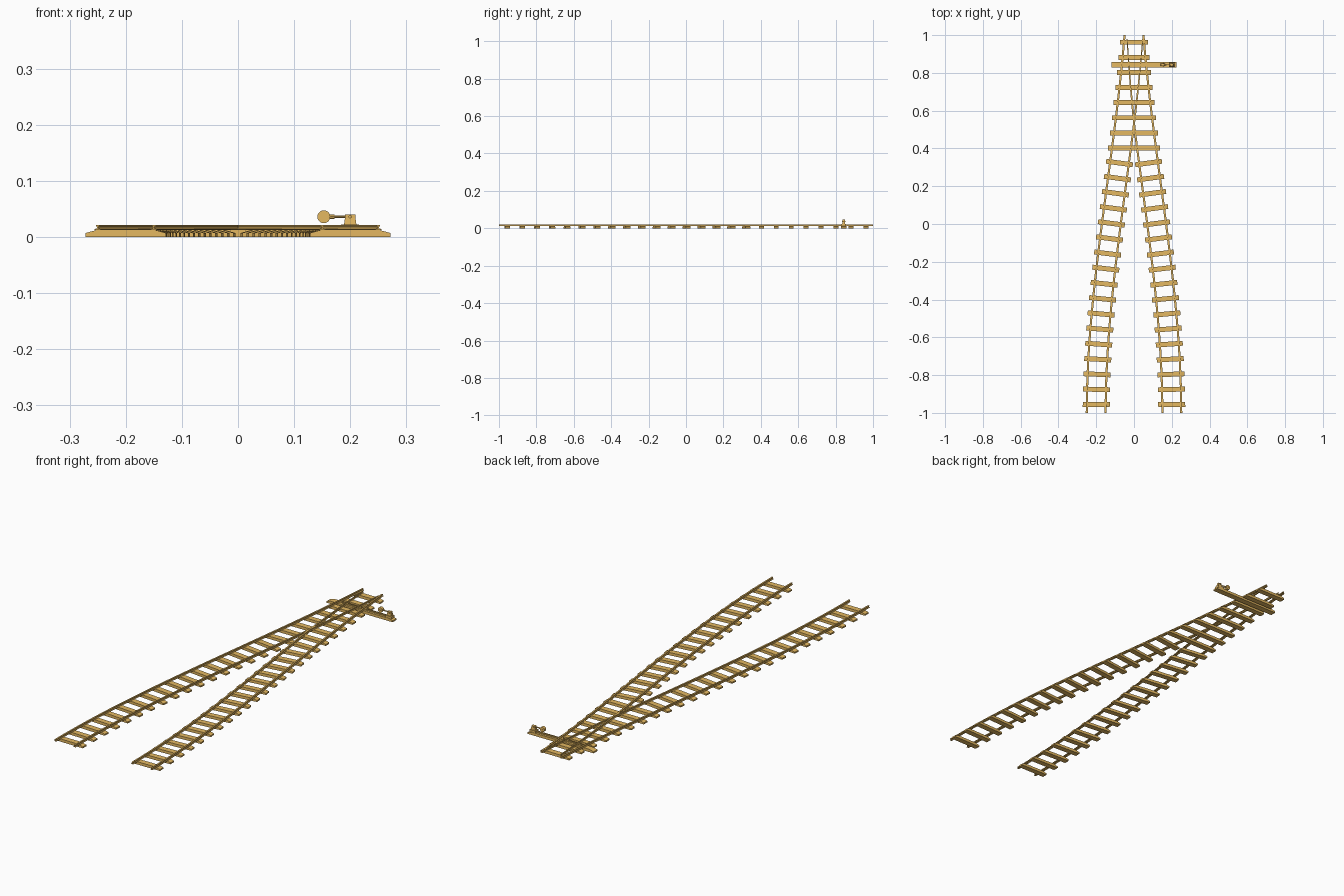
import bpy, bmesh, math
from mathutils import Matrix, Vector

if "Cube" in bpy.data.objects:
    bpy.data.objects.remove(bpy.data.objects["Cube"])

mat = bpy.data.materials.new("warm_wood")
mat.diffuse_color = (0.78, 0.48, 0.12, 1)
mat.use_nodes = True
mat.node_tree.nodes["Principled BSDF"].inputs["Base Color"].default_value = mat.diffuse_color

GAUGE = 0.05          # half distance between rails
TIE_HALF = 0.0715
TIE_TOP = 0.013


def finish(bm, name):
    bmesh.ops.recalc_face_normals(bm, faces=bm.faces)
    me = bpy.data.meshes.new(name)
    bm.to_mesh(me)
    bm.free()
    ob = bpy.data.objects.new(name, me)
    bpy.context.collection.objects.link(ob)
    me.materials.append(mat)
    return ob


def loft(bm, rings):
    """Skin a list of closed rings and cap both ends."""
    vs = [[bm.verts.new(p) for p in r] for r in rings]
    n = len(vs[0])
    for a, b in zip(vs, vs[1:]):
        for i in range(n):
            bm.faces.new((a[i], a[(i + 1) % n], b[(i + 1) % n], b[i]))
    bm.faces.new(vs[0])
    bm.faces.new(vs[-1][::-1])


def offset(y):
    """Sideways distance of each branch centre line from x = 0."""
    t = (1 - y) / 2
    return 0.2 * (3 * t**2 - 2 * t**3) + 0.16 * (t**3 - 2 * t**2 + t)


def slope(y):
    return (offset(y + 0.001) - offset(y - 0.001)) / 0.002


# Rails: I-shaped section swept along each branch
half = [(0.0055, TIE_TOP - 0.001), (0.0055, 0.0142), (0.0015, 0.0152),
        (0.0015, 0.0182), (0.0035, 0.0188), (0.0035, 0.0215)]
SECTION = half + [(-x, z) for x, z in reversed(half)]


def rail(name, side, hand, y0, blade=False, gap=0.0):
    bm = bmesh.new()
    rings = []
    n = 40
    for i in range(n + 1):
        y = y0 + (-1 - y0) * i / n
        k = max(0.0, min(1.0, (y - 0.5) / 0.48)) if blade else 0.0
        x = side * offset(y) + hand * GAUGE - hand * gap * k
        w = 1 - 0.5 * k
        rings.append([(x + px * w, y, z) for px, z in SECTION])
    loft(bm, rings)
    finish(bm, name)


rail("stock_rail_left", -1, -1, 1.0)
rail("stock_rail_right", 1, 1, 1.0)
rail("switch_rail_left_open", 1, -1, 0.98, True, 0.012)
rail("switch_rail_right_closed", -1, 1, 0.98, True, 0.002)


# Sleepers with sloping shoulders
def sleeper(name, x, y, half_len, angle=0.0, width=0.026):
    prof = [(-half_len, 0), (half_len, 0), (half_len, 0.007),
            (half_len - 0.022, TIE_TOP), (-half_len + 0.022, TIE_TOP), (-half_len, 0.007)]
    bm = bmesh.new()
    loft(bm, [[(px, s * width / 2, z) for px, z in prof] for s in (-1, 1)])
    bm.transform(Matrix.Translation((x, y, 0)) @ Matrix.Rotation(angle, 4, 'Z'))
    finish(bm, name)


for i in range(25):
    y = 0.962 - i * 0.0799
    if i < 8:
        sleeper(f"shared_sleeper_{i}", 0, y, TIE_HALF + offset(y))
    else:
        for s, label in ((-1, "left"), (1, "right")):
            sleeper(f"{label}_sleeper_{i}", s * offset(y), y, TIE_HALF, -math.atan(s * slope(y)))

# Long sleeper carrying the switch stand
SY = 0.843
sleeper("switch_sleeper", 0.052, SY, 0.172, 0, 0.028)


def box(name, lo, hi, top=1.0):
    """Box between two corners; top scales the upper face for a taper."""
    cx, cy = (lo[0] + hi[0]) / 2, (lo[1] + hi[1]) / 2
    hx, hy = (hi[0] - lo[0]) / 2, (hi[1] - lo[1]) / 2
    bm = bmesh.new()
    loft(bm, [[(cx + a * hx * k, cy + b * hy * k, z) for a, b in ((-1, -1), (1, -1), (1, 1), (-1, 1))]
              for z, k in ((lo[2], 1.0), (hi[2], top))])
    return finish(bm, name)


def cylinder(name, p, q, r, sides=16):
    p, q = Vector(p), Vector(q)
    bm = bmesh.new()
    bmesh.ops.create_cone(bm, cap_ends=True, segments=sides, radius1=r, radius2=r, depth=(q - p).length)
    rot = (q - p).to_track_quat('Z', 'Y').to_matrix().to_4x4()
    bm.transform(Matrix.Translation((p + q) / 2) @ rot)
    return finish(bm, name)


# Throw rod and its clips under the switch rails
box("throw_rod", (-0.05, SY - 0.004, TIE_TOP - 0.001), (0.2, SY + 0.004, 0.0165))
for x in (-0.03, 0.035):
    box("rod_clip", (x - 0.004, SY - 0.007, TIE_TOP - 0.001), (x + 0.004, SY + 0.007, 0.018))

# Switch stand: foot, tapered post, pivot, lever and round weight
box("stand_foot", (0.184, SY - 0.012, TIE_TOP - 0.001), (0.216, SY + 0.012, 0.022))
box("stand_post", (0.189, SY - 0.008, 0.022), (0.211, SY + 0.008, 0.034), 0.85)
box("stand_head", (0.191, SY - 0.006, 0.033), (0.209, SY + 0.006, 0.04))
cylinder("lever_pivot", (0.2, SY - 0.01, 0.036), (0.2, SY + 0.01, 0.036), 0.003, 12)
cylinder("lever", (0.155, SY, 0.036), (0.2, SY, 0.036), 0.0025, 8)
cylinder("lever_collar", (0.163, SY, 0.036), (0.172, SY, 0.036), 0.004, 8)
cylinder("lever_weight", (0.153, SY - 0.007, 0.036), (0.153, SY + 0.007, 0.036), 0.0115, 20)
cylinder("weight_bolt", (0.153, SY - 0.009, 0.036), (0.153, SY + 0.009, 0.036), 0.002, 8)
